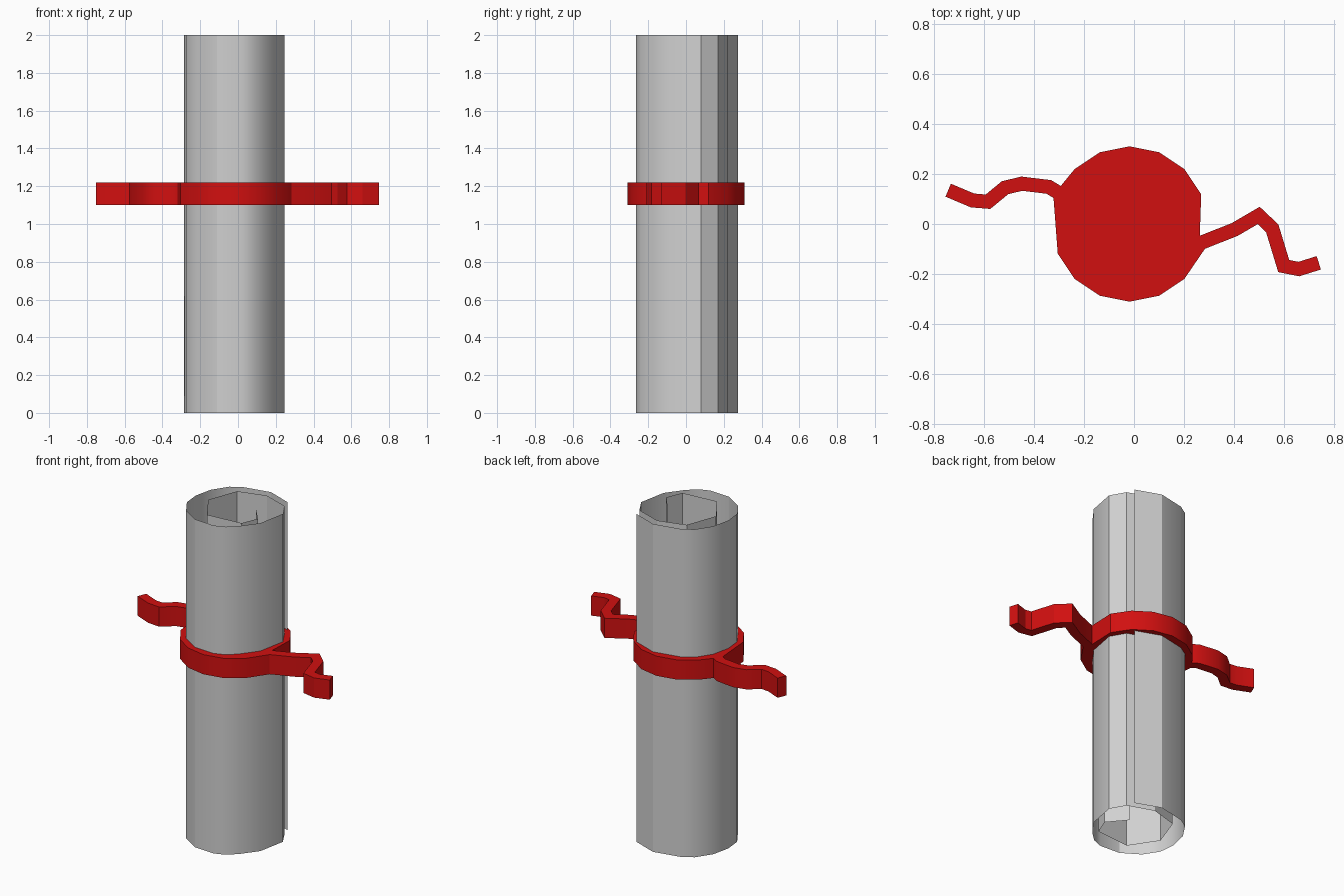
import bpy, bmesh, math
from mathutils import Vector

cube = bpy.data.objects.get("Cube")
if cube:
    bpy.data.objects.remove(cube, do_unlink=True)


def material(name, colour):
    mat = bpy.data.materials.new(name)
    mat.use_nodes = True
    mat.diffuse_color = colour
    mat.node_tree.nodes["Principled BSDF"].inputs["Base Color"].default_value = colour
    return mat


def extrude_profile(name, points, bottom, top, mat, solid):
    """Extrude a plan profile upward, as a capped solid or an open sheet."""
    bm = bmesh.new()
    verts = [bm.verts.new((x, y, bottom)) for x, y in points]
    if solid:
        base = [bm.faces.new(verts)]
    else:
        base = [bm.edges.new(pair) for pair in zip(verts, verts[1:])]
    result = bmesh.ops.extrude_face_region(bm, geom=base, use_keep_orig=True)
    raised = [g for g in result["geom"] if isinstance(g, bmesh.types.BMVert)]
    bmesh.ops.translate(bm, verts=raised, vec=(0, 0, top - bottom))
    bmesh.ops.recalc_face_normals(bm, faces=bm.faces)
    mesh = bpy.data.meshes.new(name)
    bm.to_mesh(mesh)
    bm.free()
    mesh.materials.append(mat)
    obj = bpy.data.objects.new(name, mesh)
    bpy.context.collection.objects.link(obj)
    bpy.ops.object.select_all(action="DESELECT")
    obj.select_set(True)
    bpy.context.view_layer.objects.active = obj
    bpy.ops.object.shade_smooth_by_angle(angle=math.radians(28))
    return obj


def ribbon_outline(path, half_width):
    """Mitred outline: out along the right side, back along the left."""
    pts = [Vector(p) for p in path]
    dirs = [(b - a).normalized() for a, b in zip(pts, pts[1:])]
    right, left = [], []
    for p, d0, d1 in zip(pts, dirs[:1] + dirs, dirs + dirs[-1:]):
        mid = (d0 + d1).normalized()
        offset = Vector((mid.y, -mid.x)) * half_width / mid.dot(d0)
        right.append(p + offset)
        left.append(p - offset)
    return right + left[::-1]


def arc(first, last, radius=0.31, centre_x=-0.018, sides=16):
    step = math.tau / sides
    return [(centre_x + radius * math.cos(k * step), radius * math.sin(k * step))
            for k in range(first, last + 1)]


paper = material("paper grey", (0.64, 0.64, 0.64, 1))
red = material("ribbon red", (0.64, 0.005, 0.005, 1))

# Rolled sheet: a thin spiral, from the outer free edge to the inner one
spiral = [(0.18, 0.22), (0.03, 0.275), (-0.137, 0.24), (-0.2, 0.2), (-0.26, 0.11),
          (-0.285, 0), (-0.275, -0.1), (-0.217, -0.19), (-0.11, -0.257),
          (0.02, -0.265), (0.085, -0.24), (0.14, -0.19), (0.215, -0.09),
          (0.247, 0.08), (0.195, 0.17), (0.037, 0.225), (-0.13, 0.178),
          (-0.197, -0.007), (-0.09, -0.17), (0.13, -0.15), (0.17, -0.05),
          (0.08, 0.057)]
extrude_profile("rolled_sheet", spiral, 0, 2, paper, solid=False)

# Ribbon band with a wavy tail on each side, one solid
right_end = [(-0.307, 0.128), (-0.34, 0.148), (-0.448, 0.161), (-0.515, 0.145),
             (-0.583, 0.089), (-0.645, 0.094), (-0.742, 0.135)]
left_end = [(0.273, -0.073), (0.402, -0.022), (0.498, 0.034), (0.552, -0.017),
            (0.598, -0.168), (0.658, -0.18), (0.738, -0.155)]
outline = (arc(1, 6) + ribbon_outline(right_end, 0.028)
           + arc(9, 14) + ribbon_outline(left_end, 0.028))
extrude_profile("ribbon", outline, 1.1, 1.22, red, solid=True)
